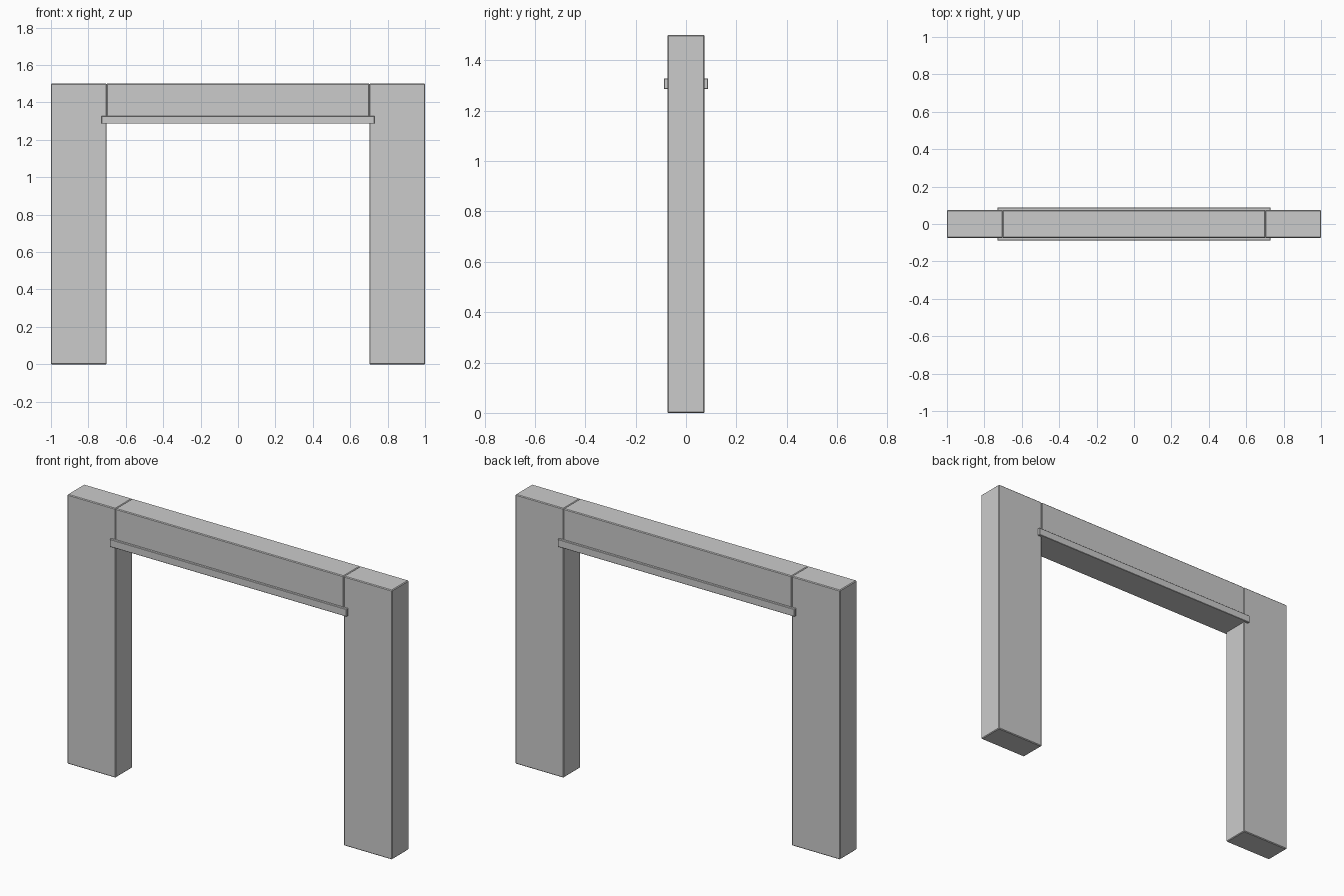
import bpy

if "Cube" in bpy.data.objects:
    bpy.data.objects.remove(bpy.data.objects["Cube"])


def box(name, x, y, z, bevel=0.004):
    """Axis-aligned box given by (min, max) on each axis, with a fine chamfer."""
    spans = (x, y, z)
    bpy.ops.mesh.primitive_cube_add(size=1, location=[(a + b) / 2 for a, b in spans])
    ob = bpy.context.object
    ob.name = name
    ob.scale = [b - a for a, b in spans]
    bpy.ops.object.transform_apply(location=False, rotation=False, scale=True)
    mod = ob.modifiers.new("edge_chamfer", 'BEVEL')
    mod.width = bevel
    mod.segments = 1
    return ob


DEPTH = (-0.074, 0.074)

# Side posts
box("left_post", (-1, -0.703), DEPTH, (0, 1.5))
box("right_post", (0.703, 1), DEPTH, (0, 1.5))

# Lintel between the posts
box("lintel", (-0.703, 0.703), DEPTH, (1.3, 1.5))

# Trim band under the lintel, standing proud front and back
box("trim_band", (-0.73, 0.73), (-0.0875, 0.0875), (1.286, 1.328), 0.002)
